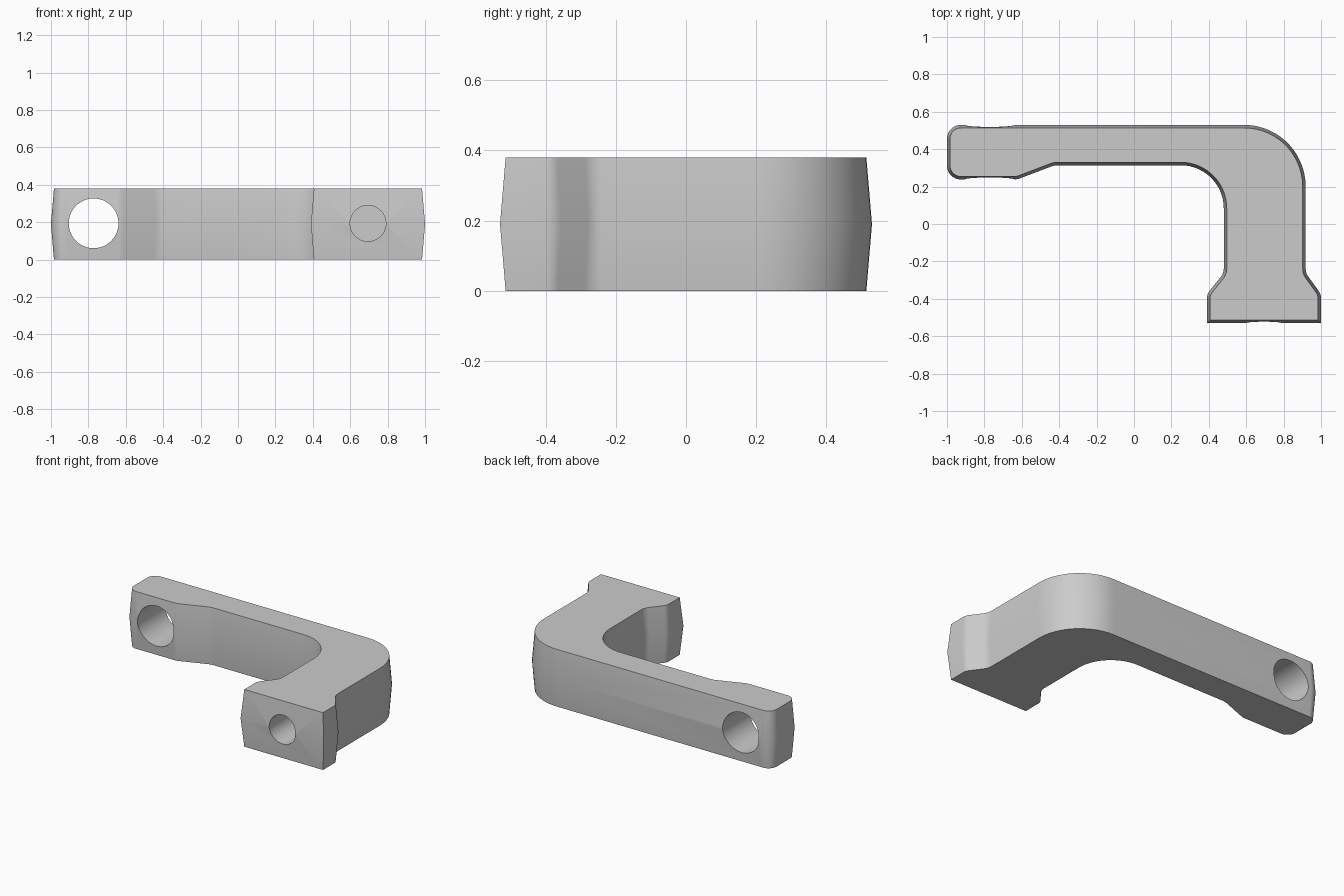
import bpy, bmesh, math
from mathutils import Vector

if "Cube" in bpy.data.objects:
    bpy.data.objects.remove(bpy.data.objects["Cube"], do_unlink=True)

HEIGHT = 0.38
DRAFT = 0.016

grey = bpy.data.materials.new("plain grey")
grey.use_nodes = True
colour = (0.6, 0.6, 0.6, 1)
grey.diffuse_color = colour
grey.node_tree.nodes["Principled BSDF"].inputs["Base Color"].default_value = colour


def fillet(corners):
    """Round each (x, y, radius) corner of a closed outline."""
    points = []
    for i, (x, y, r) in enumerate(corners):
        p = Vector((x, y))
        if r == 0:
            points.append(p)
            continue
        a = (Vector(corners[i - 1][:2]) - p).normalized()
        b = (Vector(corners[(i + 1) % len(corners)][:2]) - p).normalized()
        half = a.angle(b) / 2
        centre = p + (a + b).normalized() * r / math.sin(half)
        start = p + a * r / math.tan(half) - centre
        end = p + b * r / math.tan(half) - centre
        sweep = math.pi - 2 * half
        steps = max(4, round(sweep / math.radians(6)))
        for k in range(steps + 1):
            t = k / steps
            points.append(centre + (start * math.sin((1 - t) * sweep)
                                    + end * math.sin(t * sweep)) / math.sin(sweep))
    return points


def inset(points, distance):
    """Move a counter-clockwise outline inwards with mitred corners."""
    result = []
    for i, p in enumerate(points):
        d1 = (p - points[i - 1]).normalized()
        d2 = (points[(i + 1) % len(points)] - p).normalized()
        n1, n2 = Vector((-d1.y, d1.x)), Vector((-d2.y, d2.x))
        result.append(p + (n1 + n2) * distance / (1 + n1.dot(n2)))
    return result


# Bracket outline at mid height, counter-clockwise: x, y, corner radius
outline = fillet([
    (0.39, -0.53, 0), (1.0, -0.53, 0), (1.0, -0.375, 0.07), (0.918, -0.262, 0.07),
    (0.918, 0.53, 0.33), (-1.0, 0.53, 0.075), (-1.0, 0.238, 0.075),
    (-0.625, 0.238, 0.1), (-0.425, 0.314, 0.1), (0.48, 0.314, 0.23),
    (0.48, -0.262, 0.07), (0.39, -0.375, 0.07)])
rim = inset(outline, DRAFT)

# Bracket body: drafted towards top and bottom
bm = bmesh.new()
rings = [[bm.verts.new((p.x, p.y, z)) for p in ring]
         for ring, z in ((rim, 0), (outline, HEIGHT / 2), (rim, HEIGHT))]
count = len(outline)
for low, high in zip(rings, rings[1:]):
    for i in range(count):
        j = (i + 1) % count
        bm.faces.new((low[i], low[j], high[j], high[i]))
bm.faces.new(rings[0][::-1])
bm.faces.new(rings[2])
mesh = bpy.data.meshes.new("bracket")
bm.to_mesh(mesh)
bm.free()
mesh.materials.append(grey)
bracket = bpy.data.objects.new("bracket", mesh)
bpy.context.collection.objects.link(bracket)


def drill(name, x, y, radius, length):
    """Cut a round hole along y."""
    bpy.ops.mesh.primitive_cylinder_add(
        vertices=48, radius=radius, depth=length,
        location=(x, y, HEIGHT / 2 + 0.004), rotation=(math.pi / 2, 0, 0))
    cutter = bpy.context.object
    cutter.name = name
    cutter.hide_render = True
    cutter.data.materials.append(grey)
    mod = bracket.modifiers.new(name, 'BOOLEAN')
    mod.operation = 'DIFFERENCE'
    mod.solver = 'EXACT'
    mod.object = cutter
    bpy.ops.object.select_all(action='DESELECT')
    bracket.select_set(True)
    bpy.context.view_layer.objects.active = bracket
    bpy.ops.object.modifier_apply(modifier=name)
    bpy.data.objects.remove(cutter, do_unlink=True)


# Through hole in the arm, blind hole in the foot
drill("arm_hole_cutter", -0.772, 0.4, 0.133, 0.6)
drill("foot_hole_cutter", 0.695, -0.5, 0.096, 0.7)

bpy.ops.object.shade_smooth_by_angle(angle=math.radians(30))
